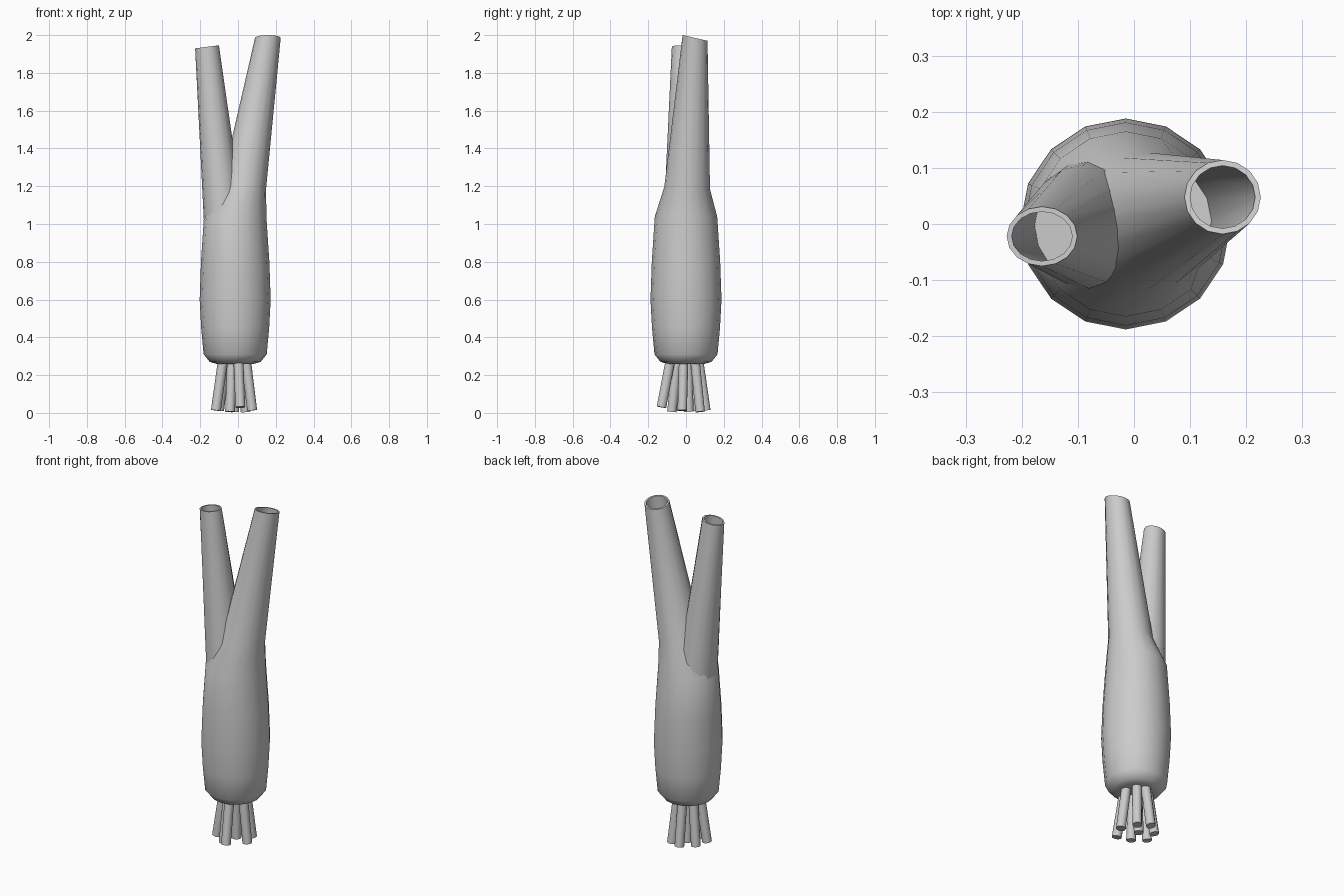
import bpy, bmesh
from math import cos, sin, pi
from mathutils import Vector

if "Cube" in bpy.data.objects:
    bpy.data.objects.remove(bpy.data.objects["Cube"])


def loft(name, rings, sides=16, angle=50):
    """Skin rings (x, y, z, rx, ry, slope_x, slope_y) and cap both ends."""
    bm = bmesh.new()
    loops = []
    for x, y, z, rx, ry, sx, sy in rings:
        loop = []
        for i in range(sides):
            a = 2 * pi * i / sides
            dx, dy = rx * cos(a), ry * sin(a)
            loop.append(bm.verts.new((x + dx, y + dy, z + sx * dx + sy * dy)))
        loops.append(loop)
    for lo, hi in zip(loops, loops[1:]):
        for i in range(sides):
            j = (i + 1) % sides
            bm.faces.new((lo[i], lo[j], hi[j], hi[i]))
    bm.faces.new(loops[0][::-1])
    bm.faces.new(loops[-1])
    bmesh.ops.recalc_face_normals(bm, faces=bm.faces)
    mesh = bpy.data.meshes.new(name)
    bm.to_mesh(mesh)
    bm.free()
    ob = bpy.data.objects.new(name, mesh)
    bpy.context.collection.objects.link(ob)
    bpy.ops.object.select_all(action='DESELECT')
    ob.select_set(True)
    bpy.context.view_layer.objects.active = ob
    bpy.ops.object.shade_smooth_by_angle(angle=angle * pi / 180)
    return ob


def ring(x, z, r):
    return (x, 0, z, r, r, 0, 0)


# Stalk flowing into the tall hollow leaf
loft("stalk_and_tall_leaf", [
    ring(-0.015, 0.26, 0.10),
    ring(-0.015, 0.27, 0.135),
    ring(-0.015, 0.31, 0.167),
    ring(-0.015, 0.45, 0.180),
    ring(-0.015, 0.60, 0.188),
    ring(-0.015, 0.80, 0.181),
    ring(-0.015, 1.04, 0.165),
    (0.028, 0.006, 1.19, 0.121, 0.121, 0, -0.05),
    (0.158, 0.048, 1.985, 0.068, 0.066, 0, -0.23),
    (0.158, 0.048, 1.985, 0.058, 0.056, 0, -0.23),
    (0.033, 0.006, 1.22, 0.105, 0.105, 0, -0.05),
])

# Short hollow leaf growing from the side of the stalk
loft("short_leaf", [
    (-0.068, 0.0, 1.00, 0.112, 0.120, 0, 0),
    (-0.090, -0.003, 1.18, 0.099, 0.108, 0, 0),
    (-0.164, -0.022, 1.938, 0.063, 0.053, 0.13, 0),
    (-0.164, -0.022, 1.938, 0.054, 0.044, 0.13, 0),
    (-0.090, -0.003, 1.20, 0.087, 0.094, 0, 0),
])

# Splayed roots: position of each lower end
tips = [(0.012, -0.13, 0.03), (-0.117, -0.03, 0.013), (-0.042, -0.075, 0.006),
        (0.075, -0.02, 0.013), (0.04, 0.075, 0.006), (-0.03, 0.105, 0.013),
        (-0.10, 0.05, 0.013), (-0.02, 0.015, 0.006)]
for n, tip in enumerate(tips):
    tip = Vector(tip)
    top = Vector((-0.015 + (tip.x + 0.015) * 0.62, tip.y * 0.62, 0.29))
    d = (tip - top) / (tip.z - top.z)
    r = 0.026
    loft(f"root_{n + 1}", [
        (*tip, r, r, -d.x, -d.y),
        (*top, r, r, -d.x, -d.y),
    ], sides=10)
